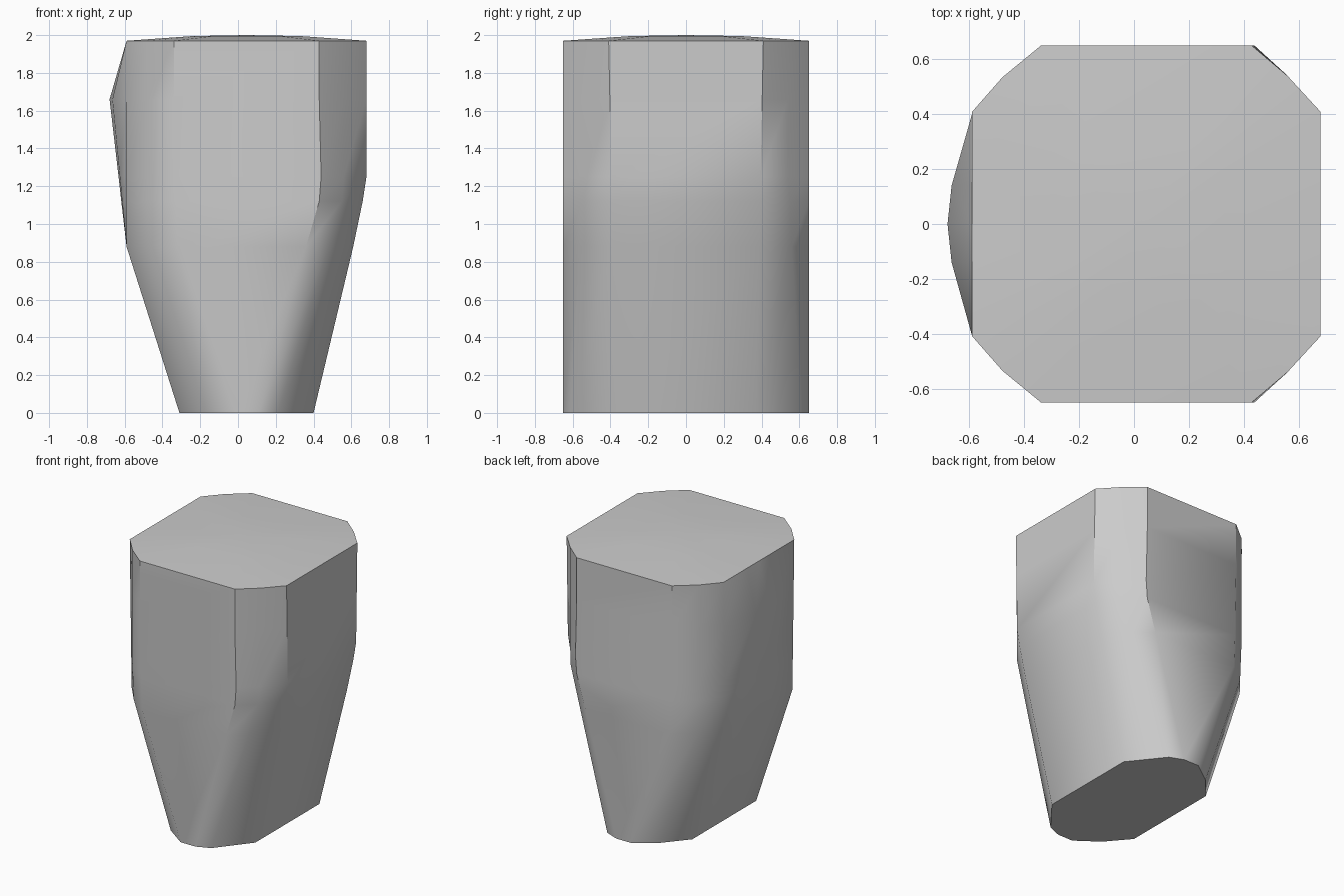
import bpy, bmesh, math

cube = bpy.data.objects.get("Cube")
if cube:
    bpy.data.objects.remove(cube)

grey = bpy.data.materials.new("plain grey")
grey.use_nodes = True
colour = (0.6, 0.6, 0.6, 1)
grey.diffuse_color = colour
grey.node_tree.nodes["Principled BSDF"].inputs["Base Color"].default_value = colour

# Each level: height, x of the left side, corner, front edge, front edge, corner,
# right side, then corner depth at the right and bulge of the left side
levels = [
    (0.0, -0.31, -0.17, -0.01, 0.11, 0.21, 0.40, 0.61, 0.0),
    (0.88, -0.59, -0.47, -0.32, 0.36, 0.48, 0.61, 0.56, 0.0),
    (1.12, -0.59, -0.48, -0.33, 0.43, 0.55, 0.66, 0.55, 0.31),
    (1.25, -0.59, -0.48, -0.33, 0.44, 0.56, 0.68, 0.54, 0.47),
    (1.66, -0.59, -0.48, -0.34, 0.43, 0.56, 0.68, 0.54, 1.0),
    (1.97, -0.59, -0.48, -0.34, 0.43, 0.56, 0.68, 0.54, 0.0),
]
DEPTH = 0.65


def outline(z, x0, x1, x2, x3, x4, x5, corner, bulge):
    """Closed counter-clockwise outline, mirrored front to back."""
    side = 0.37 + 0.02 * z
    half = [(x0 - 0.075 * bulge, -0.14), (x0, -side), (x1, -0.535), (x2, -DEPTH),
            (x3, -DEPTH), (x4, -corner), (x5, -side)]
    back = [(x, -y) for x, y in reversed(half)]
    return [(x, y, z) for x, y in half + back + [(x0 - 0.09 * bulge, 0)]]


bm = bmesh.new()
rings = [[bm.verts.new(p) for p in outline(*level)] for level in levels]

# Low dome closing the top
cx = 0.045
rings.append([bm.verts.new((cx + (v.co.x - cx) * 0.45, v.co.y * 0.45, 1.995))
              for v in rings[-1]])
count = len(rings[0])
for low, high in zip(rings, rings[1:]):
    for i in range(count):
        j = (i + 1) % count
        bm.faces.new((low[i], low[j], high[j], high[i]))
peak = bm.verts.new((cx, 0, 2.0))
for i in range(count):
    bm.faces.new((rings[-1][i], rings[-1][(i + 1) % count], peak))
bm.faces.new(list(reversed(rings[0])))
bmesh.ops.recalc_face_normals(bm, faces=bm.faces)

mesh = bpy.data.meshes.new("tapered_block")
bm.to_mesh(mesh)
bm.free()
mesh.materials.append(grey)
block = bpy.data.objects.new("tapered_block", mesh)
bpy.context.collection.objects.link(block)
bpy.context.view_layer.objects.active = block
block.select_set(True)
bpy.ops.object.shade_smooth_by_angle(angle=math.radians(39))
